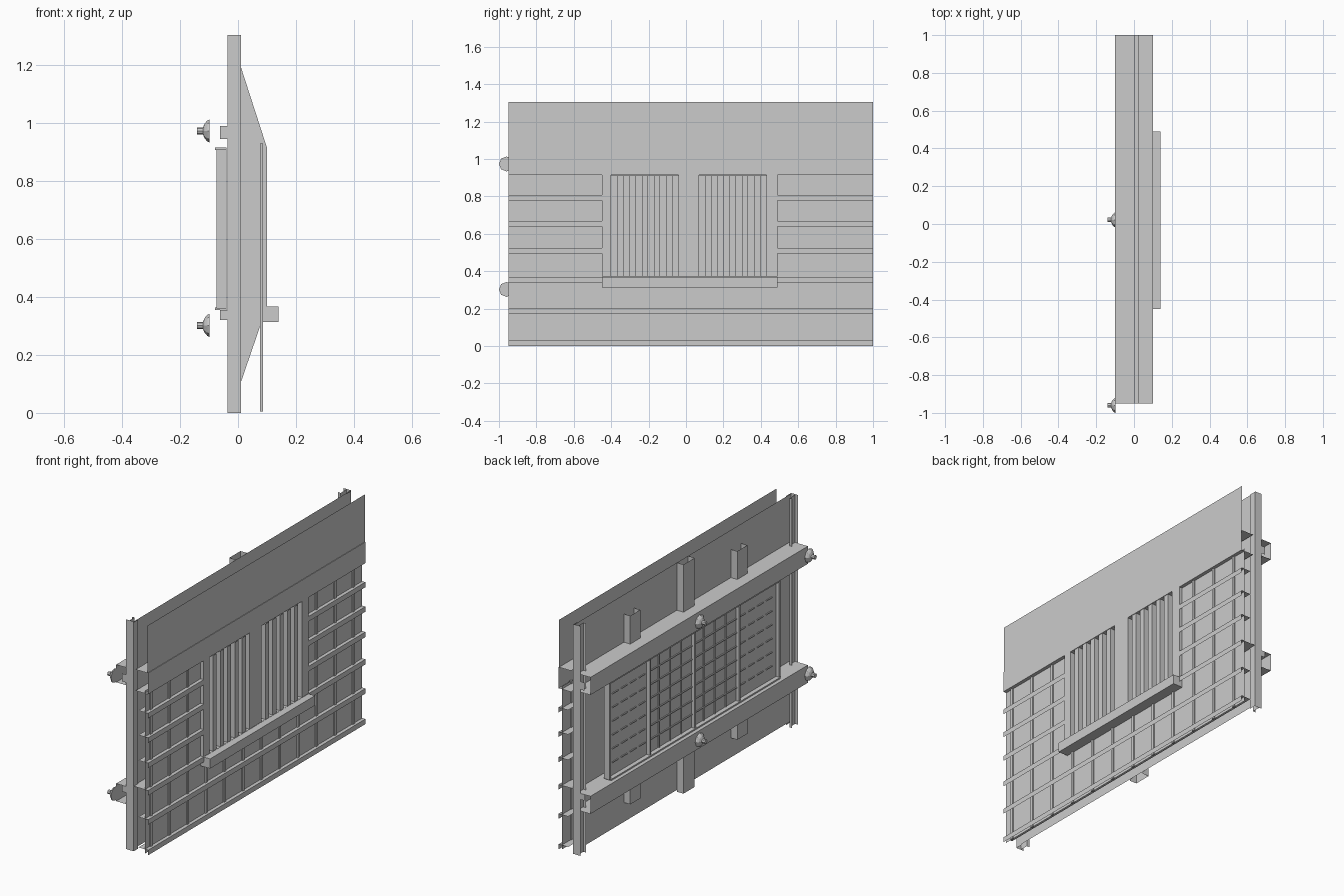
import bpy, bmesh, math

if "Cube" in bpy.data.objects:
    bpy.data.objects.remove(bpy.data.objects["Cube"])

Y0, Y1, YC = -0.95, 1.0, 0.025


def finish(name, bm):
    me = bpy.data.meshes.new(name)
    bmesh.ops.recalc_face_normals(bm, faces=bm.faces)
    bm.to_mesh(me)
    bm.free()
    ob = bpy.data.objects.new(name, me)
    bpy.context.collection.objects.link(ob)
    return ob


def strip(bm, a, b):
    # sheet between two matching rows of points
    va, vb = [bm.verts.new(p) for p in a], [bm.verts.new(p) for p in b]
    for i in range(len(a) - 1):
        bm.faces.new((va[i], va[i + 1], vb[i + 1], vb[i]))


def along_y(name, profile, spans):
    # folded sheet with an (x, z) profile
    bm = bmesh.new()
    for a, b in spans:
        strip(bm, [(x, a, z) for x, z in profile], [(x, b, z) for x, z in profile])
    return finish(name, bm)


def upright(name, profiles, z0, z1):
    # folded sheets with (x, y) profiles
    bm = bmesh.new()
    for p in profiles:
        strip(bm, [(x, y, z0) for x, y in p], [(x, y, z1) for x, y in p])
    return finish(name, bm)


def boxes(name, items):
    bm = bmesh.new()
    for x0, x1, y0, y1, z0, z1 in items:
        g = bmesh.ops.create_cube(bm, size=1)
        for v in g['verts']:
            v.co = ((x0 + x1) / 2 + v.co.x * (x1 - x0),
                    (y0 + y1) / 2 + v.co.y * (y1 - y0),
                    (z0 + z1) / 2 + v.co.z * (z1 - z0))
    return finish(name, bm)


# Inner wall sheet and its box-shaped ribs
WX = 0.005
along_y("wall_sheet", [(WX, 0.01), (WX, 1.3)], [(Y0, Y1)])
upright("wall_ribs", [[(WX, y - .045), (-.035, y - .045), (-.035, y + .045), (WX, y + .045)]
                      for y in (YC - .48, YC + .48)], 0.12, 1.19)
upright("centre_rib", [[(WX, YC - .05), (-.037, YC - .05), (-.037, YC + .05), (WX, YC + .05)]],
        0, 1.3)
upright("end_posts", [[(-.037, y + s * .05), (-.02, y + s * .05), (-.02, y), (.01, y),
                       (.01, y + s * .04)] for y, s in ((Y0, 1), (Y1, -1))], 0, 1.3)
upright("post_edges", [[(-.037, y), (.01, y)] for y in (Y0, Y1)], 0, 1.304)

# Horizontal rear beams with small end brackets
for label, z in (("upper", .98), ("lower", .305)):
    along_y(label + "_rear_beam",
            [(WX, z + .05), (-.1, z + .05), (-.1, z - .05), (WX, z - .05)], [(Y0, Y1)])
upright("upper_beam_brackets", [[(-.062, y), (-.037, y)] for y in (Y0, YC, Y1)], .945, .99)
upright("lower_beam_brackets", [[(-.062, y), (-.037, y)] for y in (Y0, YC, Y1)], .32, .355)

# Rear panel with uprights, lips and mesh
PX = -.055
along_y("rear_panel", [(PX, .36), (PX, .91)], [(YC - .76, YC + .76)])
boxes("rear_uprights", [(-.075, -.04, YC + d - .006, YC + d + .006, .36, .91)
                        for d in (-.76, -.4, 0, .4, .76)])
boxes("rear_lips", [(-.08, -.04, YC - .76, YC + .76, z - .004, z + .004) for z in (.36, .912)])
rows = [.36 + .078 * i for i in range(1, 7)]
boxes("rear_mesh", [(PX - .006, PX, YC - .4, YC + .4, z - .003, z + .003) for z in rows] +
      [(PX - .006, PX, YC + s * .1 * i - .003, YC + s * .1 * i + .003, .36, .91)
       for s in (-1, 1) for i in (1, 2, 3)])
boxes("rear_slots", [(PX - .005, PX, YC + s * (.45 + .08 * i) - .025,
                      YC + s * (.45 + .08 * i) + .025, z - .003, z + .003)
                     for s in (-1, 1) for i in range(4) for z in rows])

# Grille limits and front skin around it
GY0, GY1 = -.45, .49
SX = .08
along_y("front_skin_sides", [(SX, .37), (SX, .93)], [(Y0, GY0), (GY1, Y1)])
along_y("front_skin_lower", [(SX, .005), (SX, .37)], [(Y0, Y1)])

# Front upper skin and header channel
along_y("upper_skin", [(.097, 1.035), (.097, 1.304)], [(Y0, Y1)])
along_y("header_channel", [(.022, 1.035), (.1, 1.035), (.1, .915), (.022, .915)], [(Y0, Y1)])

# Front rails: the upper ones stop at the grille
for i, z in enumerate((.807, .668, .524, .369, .203, .03)):
    spans = [(Y0, GY0), (GY1, Y1)] if i < 3 else [(Y0, Y1)]
    back = WX if i == 3 else .04
    along_y("front_rail_%d" % (i + 1), [(back, z), (.1, z), (.1, z - .029)], spans)

# Thin vertical bars on the front skin
boxes("vertical_bars", [(SX - .004, SX + .007, y - .008, y + .008, .005,
                         .93 if not GY0 < y < GY1 else .35)
                        for y in [-.9 + .165 * i for i in range(12)]])

# Tapered filler beside the sill
bm = bmesh.new()
bm.faces.new([bm.verts.new(p) for p in ((.101, Y0 + .05, .369), (.101, GY0, .369),
                                        (.101, GY0, .343))])
finish("tapered_filler", bm)

# Gusset plates between the wall and the front
bm = bmesh.new()
for y in (GY0, YC, GY1):
    bm.faces.new([bm.verts.new((x, y, z)) for x, z in
                  ((.008, .1), (SX, .31), (.1, .37), (.1, .915), (.008, 1.2))])
finish("gussets", bm)

# Grille surround, square corrugated vanes and sill
upright("grille_surround", [[(.1, a), (.1, b)] for a, b in
                            ((GY0, -.4), (-.04, .07), (.43, GY1))], .37, .915)
vanes = []
for a in (-.4, .07):
    pts = [(.1, a)]
    for i in range(11):
        x = .03 if i % 2 == 0 else .1
        pts += [(x, a + .0327 * i), (x, a + .0327 * (i + 1))]
    vanes.append(pts + [(.1, a + .0327 * 11)])
upright("grille_vanes", vanes, .37, .912)
boxes("sill", [(SX, .14, GY0, GY1, .313, .368)])

# Buffers: eight-sided dome with a short stem
for row, z in (("upper", .973), ("lower", .302)):
    for end, y in (("end", -.96), ("centre", .022)):
        prof = [(-.098, 0), (-.098, .04), (-.106, .036), (-.115, .026), (-.121, .012),
                (-.141, .012), (-.141, 0)]
        bm = bmesh.new()
        vs = [bm.verts.new((x, y, z + r)) for x, r in prof]
        es = [bm.edges.new((vs[i], vs[i + 1])) for i in range(len(vs) - 1)]
        bmesh.ops.spin(bm, geom=vs + es, cent=(0, y, z), axis=(1, 0, 0),
                       angle=2 * math.pi, steps=8, use_duplicate=False)
        bmesh.ops.remove_doubles(bm, verts=bm.verts, dist=1e-4)
        finish(row + "_" + end + "_buffer", bm)
